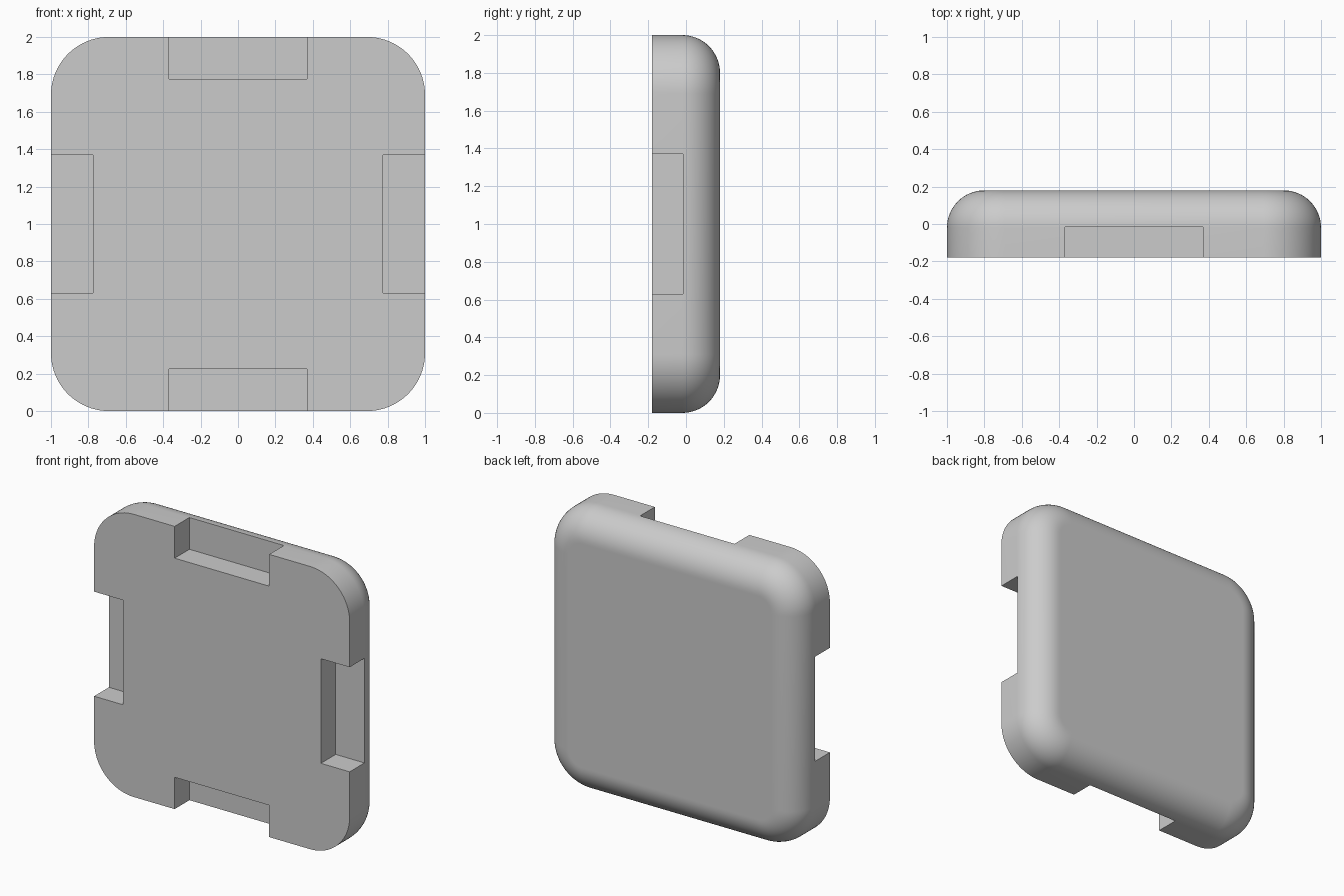
import bpy
import bmesh
from math import sin, cos, pi, radians

cube = bpy.data.objects.get("Cube")
if cube:
    bpy.data.objects.remove(cube, do_unlink=True)

HALF, CORNER, FILLET = 1.0, 0.31, 0.2
FRONT, BACK = -0.18, 0.18
CORNER_STEPS, FILLET_STEPS = 20, 16


def make_object(name, bm):
    bmesh.ops.recalc_face_normals(bm, faces=bm.faces)
    mesh = bpy.data.meshes.new(name)
    bm.to_mesh(mesh)
    bm.free()
    obj = bpy.data.objects.new(name, mesh)
    bpy.context.collection.objects.link(obj)
    return obj


def rounded_ring(bm, inset, y):
    """Rounded square outline, shrunk by inset, at depth y."""
    radius, centre = CORNER - inset, HALF - CORNER
    ring = []
    for quarter, (sx, sz) in enumerate([(1, 1), (-1, 1), (-1, -1), (1, -1)]):
        for i in range(CORNER_STEPS + 1):
            a = (quarter + i / CORNER_STEPS) * pi / 2
            ring.append(bm.verts.new((sx * centre + radius * cos(a), y,
                                      HALF + sz * centre + radius * sin(a))))
    return ring


# Tile body: straight wall, quarter-round back edge, flat back
profile = [(0, FRONT)]
for i in range(FILLET_STEPS + 1):
    a = i / FILLET_STEPS * pi / 2
    profile.append((FILLET * (1 - cos(a)), BACK - FILLET * (1 - sin(a))))
profile.append((FILLET + 0.01, BACK))

bm = bmesh.new()
rings = [rounded_ring(bm, inset, y) for inset, y in profile]
for low, high in zip(rings, rings[1:]):
    for i in range(len(low)):
        j = (i + 1) % len(low)
        bm.faces.new((low[i], low[j], high[j], high[i]))
bm.faces.new(rings[0])
bm.faces.new(rings[-1])
body = make_object("tile_body", bm)

grey = bpy.data.materials.new("plain grey")
grey.use_nodes = True
colour = (0.6, 0.6, 0.6, 1)
grey.diffuse_color = colour
grey.node_tree.nodes["Principled BSDF"].inputs["Base Color"].default_value = colour
body.data.materials.append(grey)

# Notch cutters: one in the middle of each side, open to the front
NOTCH_HALF, NOTCH_DEPTH, NOTCH_BACK = 0.37, 0.225, -0.015
OUT = 0.1
sizes = {"side": (NOTCH_DEPTH + OUT, NOTCH_HALF * 2),
         "end": (NOTCH_HALF * 2, NOTCH_DEPTH + OUT)}
offset = HALF + (OUT - NOTCH_DEPTH) / 2
cutters = []
for name, kind, x, z in [("left", "side", offset, 0), ("right", "side", -offset, 0),
                         ("top", "end", 0, offset), ("bottom", "end", 0, -offset)]:
    bm = bmesh.new()
    bmesh.ops.create_cube(bm, size=1)
    width, height = sizes[kind]
    depth = NOTCH_BACK - FRONT + OUT
    bmesh.ops.scale(bm, vec=(width, depth, height), verts=bm.verts)
    bmesh.ops.translate(bm, vec=(x, NOTCH_BACK - depth / 2, HALF + z), verts=bm.verts)
    cutter = make_object(name + "_notch_cutter", bm)
    cutter.hide_render = True
    cutters.append(cutter)
    cut = body.modifiers.new(name + " notch", "BOOLEAN")
    cut.operation, cut.solver, cut.object = "DIFFERENCE", "EXACT", cutter

# Apply the cuts, then smooth the rounded surfaces only
bpy.context.view_layer.update()
evaluated = body.evaluated_get(bpy.context.evaluated_depsgraph_get())
cut_mesh = bpy.data.meshes.new_from_object(evaluated)
body.modifiers.clear()
body.data = cut_mesh
for cutter in cutters:
    bpy.data.objects.remove(cutter, do_unlink=True)

for obj in bpy.context.selected_objects:
    obj.select_set(False)
body.select_set(True)
bpy.context.view_layer.objects.active = body
bpy.ops.object.shade_smooth_by_angle(angle=radians(30))
